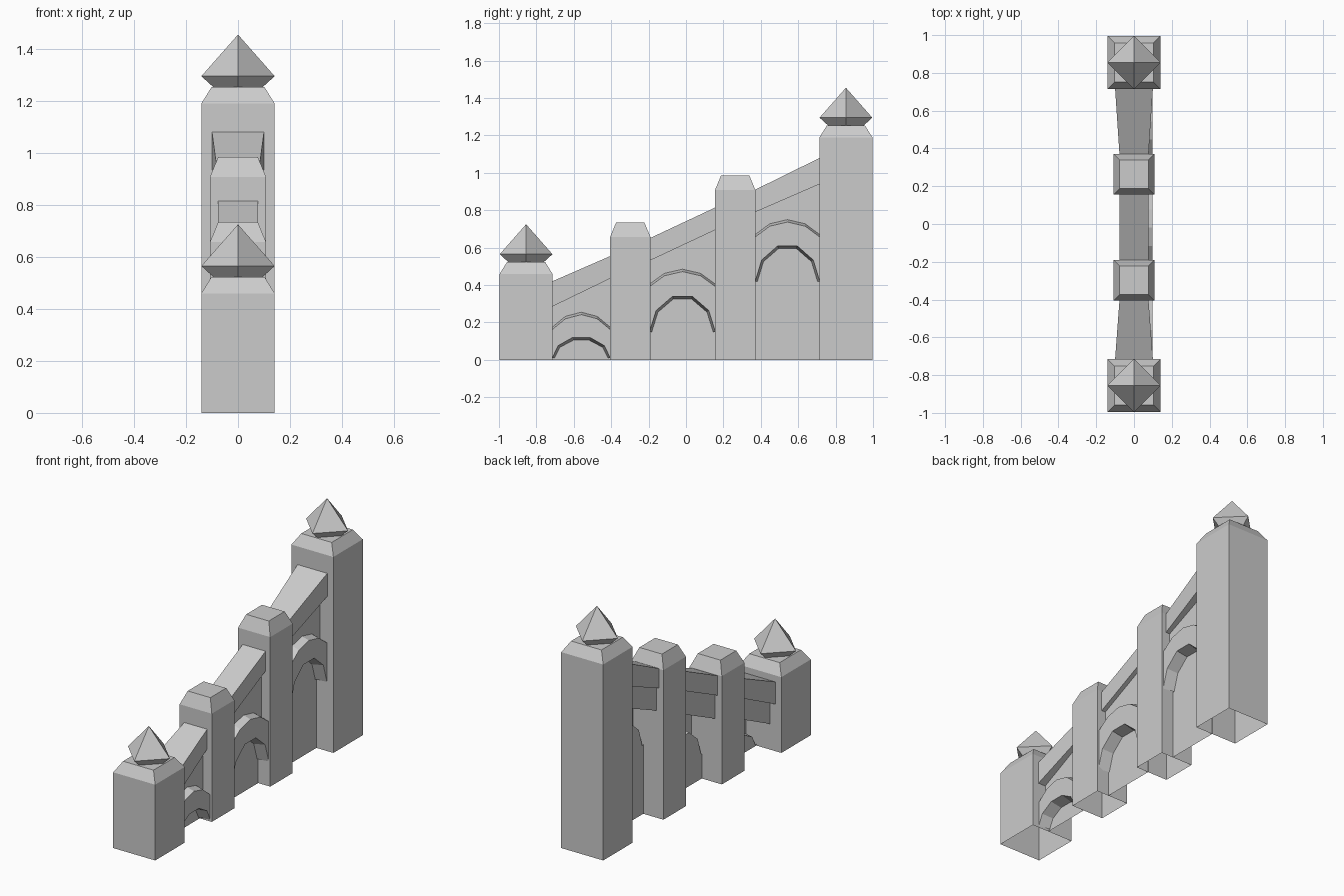
import bpy, bmesh
from math import cos, sin, pi

if "Cube" in bpy.data.objects:
    bpy.data.objects.remove(bpy.data.objects["Cube"], do_unlink=True)

stone = bpy.data.materials.new("grey_stone")
stone.use_nodes = True
grey = (0.6, 0.6, 0.6, 1)
stone.diffuse_color = grey
stone.node_tree.nodes["Principled BSDF"].inputs["Base Color"].default_value = grey


def finish(name, bm, solid=True):
    if solid:
        bmesh.ops.recalc_face_normals(bm, faces=bm.faces[:])
    mesh = bpy.data.meshes.new(name)
    bm.to_mesh(mesh)
    bm.free()
    mesh.materials.append(stone)
    bpy.context.collection.objects.link(bpy.data.objects.new(name, mesh))


def stack(name, y, rings, turn, bottom=False, top=True):
    """Four-sided shape lofted through (half width, height) rings."""
    bm = bmesh.new()
    loops = []
    for half, z in rings:
        r = half if turn == 0 else half * 2 ** 0.5
        loops.append([bm.verts.new((r * cos(turn + i * pi / 2), y + r * sin(turn + i * pi / 2), z))
                      for i in range(4)])
    for a, b in zip(loops, loops[1:]):
        for i in range(4):
            j = (i + 1) % 4
            bm.faces.new((a[i], a[j], b[j], b[i]))
    if bottom:
        bm.faces.new(loops[0][::-1])
    if top:
        bm.faces.new(loops[-1])
    bmesh.ops.remove_doubles(bm, verts=bm.verts[:], dist=1e-5)
    finish(name, bm, False)


def strip(bm, xa, line_a, xb, line_b):
    """Band of faces joining two (y, z) lines lying at depths xa and xb."""
    a = [bm.verts.new((xa, *p)) for p in line_a]
    b = [bm.verts.new((xb, *p)) for p in line_b]
    for i in range(len(a) - 1):
        bm.faces.new((a[i], a[i + 1], b[i + 1], b[i]))


def slab(name, y0, y1, z0, z1, x0, x1):
    """Sloping beam; z pairs are (bottom, top), x pairs (min, max) at each end."""
    bm = bmesh.new()
    ends = []
    for y, z, x in ((y0, z0, x0), (y1, z1, x1)):
        ends.append([bm.verts.new((x[i], y, z[j])) for i, j in ((0, 0), (1, 0), (1, 1), (0, 1))])
    for i in range(4):
        j = (i + 1) % 4
        bm.faces.new((ends[0][i], ends[0][j], ends[1][j], ends[1][i]))
    bm.faces.new(ends[0][::-1])
    bm.faces.new(ends[1])
    finish(name, bm)


def arch(mid, half, base, rise, steps):
    """Symmetric (y, z) arch from (side fraction, height fraction) steps."""
    left = [(mid - half * u, base + rise * v) for u, v in steps]
    right = [(mid + half * u, base + rise * v) for u, v in reversed(steps) if u > 0]
    return left + right


# End towers with chamfered shoulders and turned pointed caps
for name, y, z in (("front_tower", -0.855, 0.46), ("back_tower", 0.855, 1.19)):
    stack(name, y, [(0.141, 0), (0.141, z), (0.102, z + 0.063)], pi / 4)
    stack(name + "_cap", y, [(0.095, z + 0.063), (0.141, z + 0.105), (0, z + 0.265)], 0,
          bottom=True, top=False)

# Middle piers
for name, y, z in (("front_pier", -0.298, 0.657), ("back_pier", 0.263, 0.908)):
    stack(name, y, [(0.108, 0), (0.108, z), (0.076, z + 0.077)], pi / 4)

OUTER = [(1, 0), (0.55, 0.72), (0, 1)]
INNER = [(1, 0), (0.8, 0.6), (0.3, 1)]
WALL, HOOD, PANEL, BACK = 0.05, 0.097, 0.027, -0.063

# Bays: ends, coping (bottom, top) and half width at each end, arch heights
bays = [
    ("front", -0.715, -0.405, (0.285, 0.42), (0.435, 0.555), 0.1, 0.077, 0.175, 0.01, 0.11),
    ("middle", -0.195, 0.157, (0.53, 0.65), (0.695, 0.815), 0.077, 0.077, 0.405, 0.15, 0.19),
    ("back", 0.37, 0.715, (0.79, 0.91), (0.94, 1.08), 0.077, 0.1, 0.67, 0.42, 0.19),
]
for name, y0, y1, z0, z1, w0, w1, spring, base, rise in bays:
    mid, half = (y0 + y1) / 2, (y1 - y0) / 2
    slab(name + "_coping", y0, y1, z0, z1, (-w0, w0), (-w1, w1))

    # Sloping backing wall under the coping
    drop = z0[0] - spring + 0.02
    slab(name + "_backing_wall", y0, y1, (z0[0] - drop, z0[0]), (z1[0] - drop, z1[0]),
         (BACK, 0.02), (BACK, 0.02))

    outer = arch(mid, half, spring, 0.08, OUTER)
    outer_front = [(y, z - 0.013) for y, z in outer]
    inner = arch(mid, half, base, rise, INNER)
    inner_back = arch(mid, half - 0.012, base, rise - 0.015, INNER)

    # Spandrel between the coping and the arch
    bm = bmesh.new()
    slope = (z1[0] - z0[0]) / (y1 - y0)
    strip(bm, WALL, outer, WALL, [(y, z0[0] + slope * (y - y0)) for y, z in outer])
    finish(name + "_spandrel", bm, False)

    # Projecting arch: sloped top, flat face, tapered underside
    bm = bmesh.new()
    strip(bm, HOOD, outer_front, WALL, outer)
    strip(bm, PANEL, inner_back, HOOD, inner)
    face = [bm.verts.new((HOOD, *p)) for p in inner[::-1] + outer_front]
    bm.faces.new(face[::-1])
    bmesh.ops.remove_doubles(bm, verts=bm.verts[:], dist=1e-5)
    finish(name + "_arch", bm)

    # Recessed panel filling the arch
    bm = bmesh.new()
    outline = [(y0, 0), (y0, base)] + inner_back + [(y1, base), (y1, 0)]
    bm.faces.new([bm.verts.new((PANEL, *p)) for p in outline[::-1]])
    finish(name + "_recess_panel", bm, False)
